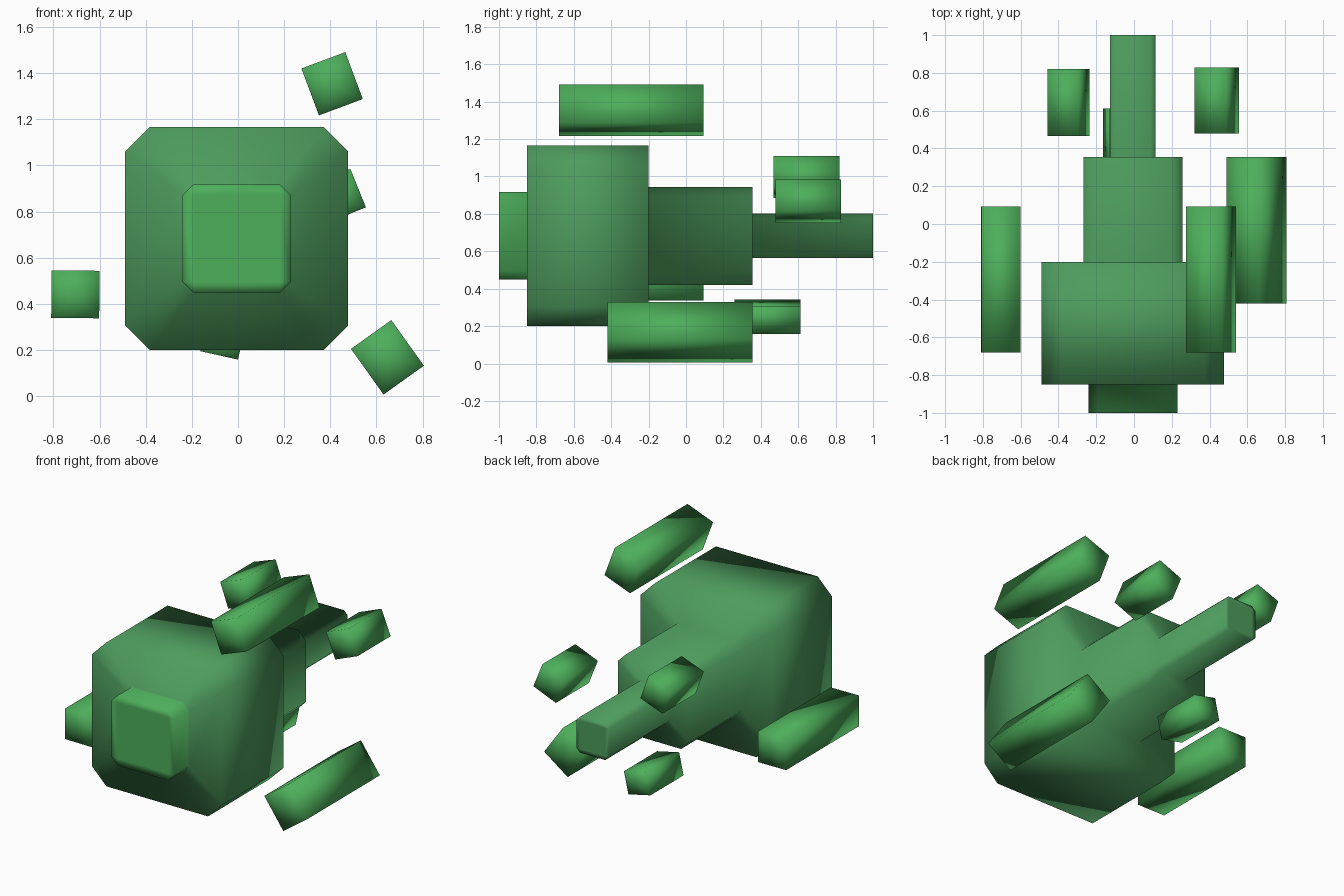
import bpy, bmesh, math
from mathutils import Matrix

cube = bpy.data.objects.get("Cube")
if cube:
    bpy.data.objects.remove(cube, do_unlink=True)


def material(name, rgb):
    m = bpy.data.materials.new(name)
    m.use_nodes = True
    m.diffuse_color = (*rgb, 1)
    m.node_tree.nodes["Principled BSDF"].inputs["Base Color"].default_value = (*rgb, 1)
    return m


BODY = material("muted green", (0.075, 0.33, 0.11))
BRIGHT = material("bright green", (0.075, 0.43, 0.105))


def finish(name, bm, mats):
    bmesh.ops.recalc_face_normals(bm, faces=bm.faces)
    for f in bm.faces:
        f.smooth = True
    me = bpy.data.meshes.new(name)
    bm.to_mesh(me)
    bm.free()
    for m in mats:
        me.materials.append(m)
    ob = bpy.data.objects.new(name, me)
    bpy.context.collection.objects.link(ob)
    return ob


# Stepped body: chamfered square sections joined along y
def ring(bm, y, h, c):
    a = h - c
    pts = [(h, -a), (h, a), (a, h), (-a, h), (-h, a), (-h, -a), (-a, -h), (a, -h)]
    return [bm.verts.new((x - 0.006, y, z + 0.683)) for x, z in pts]


def cap(bm, r, y, h, c):
    """Close a section with a centre square, four strips and four corners."""
    a = h - c
    q = [bm.verts.new((x * a - 0.006, y, z * a + 0.683))
         for x, z in ((1, -1), (1, 1), (-1, 1), (-1, -1))]
    bm.faces.new(q)
    for i in range(4):
        j = (i + 1) % 4
        bm.faces.new((r[2 * i], r[2 * i + 1], q[j], q[i]))
        bm.faces.new((r[2 * i + 1], r[(2 * i + 2) % 8], q[j]))


# (y, half size, chamfer) from nose to tail
sections = [(-1.0, 0.235, 0.047), (-0.85, 0.235, 0.047),
            (-0.85, 0.483, 0.105), (-0.20, 0.483, 0.105),
            (-0.20, 0.262, 0.056), (0.355, 0.262, 0.056),
            (0.355, 0.12, 0.026), (1.0, 0.12, 0.026)]
bm = bmesh.new()
rings = [ring(bm, *s) for s in sections]
for r, s in zip(rings, rings[1:]):
    for i in range(8):
        j = (i + 1) % 8
        bm.faces.new((r[i], r[j], s[j], s[i]))
cap(bm, rings[0], *sections[0])
cap(bm, rings[-1], *sections[-1])
for f in bm.faces:
    f.material_index = 1 if f.calc_center_median().y < -0.86 else 0
finish("stepped_body", bm, [BODY, BRIGHT])


# Floating rods: square bars along y, turned about their length
def rod(name, x, z, y0, y1, w, h, angle):
    bm = bmesh.new()
    bmesh.ops.create_cube(bm, size=1)
    ends = [f for f in bm.faces if abs(f.normal.y) > 0.9]
    bmesh.ops.poke(bm, faces=ends)
    m = (Matrix.Translation((x, (y0 + y1) / 2, z))
         @ Matrix.Rotation(math.radians(-angle), 4, 'Y')
         @ Matrix.Diagonal((w, y1 - y0, h, 1)))
    bm.transform(m)
    finish(name, bm, [BRIGHT])


rod("long_rod_top", 0.408, 1.354, -0.68, 0.093, 0.203, 0.217, 20.5)
rod("long_rod_low", 0.648, 0.168, -0.42, 0.355, 0.215, 0.243, 35.5)
rod("long_rod_side", -0.705, 0.441, -0.68, 0.093, 0.208, 0.206, -0.5)
rod("short_rod_left", 0.4375, 0.868, 0.478, 0.828, 0.18, 0.18, 22)
rod("short_rod_right", -0.347, 0.998, 0.467, 0.82, 0.175, 0.175, 20)
rod("short_rod_low", -0.0655, 0.2495, 0.26, 0.612, 0.168, 0.15, -12.6)
